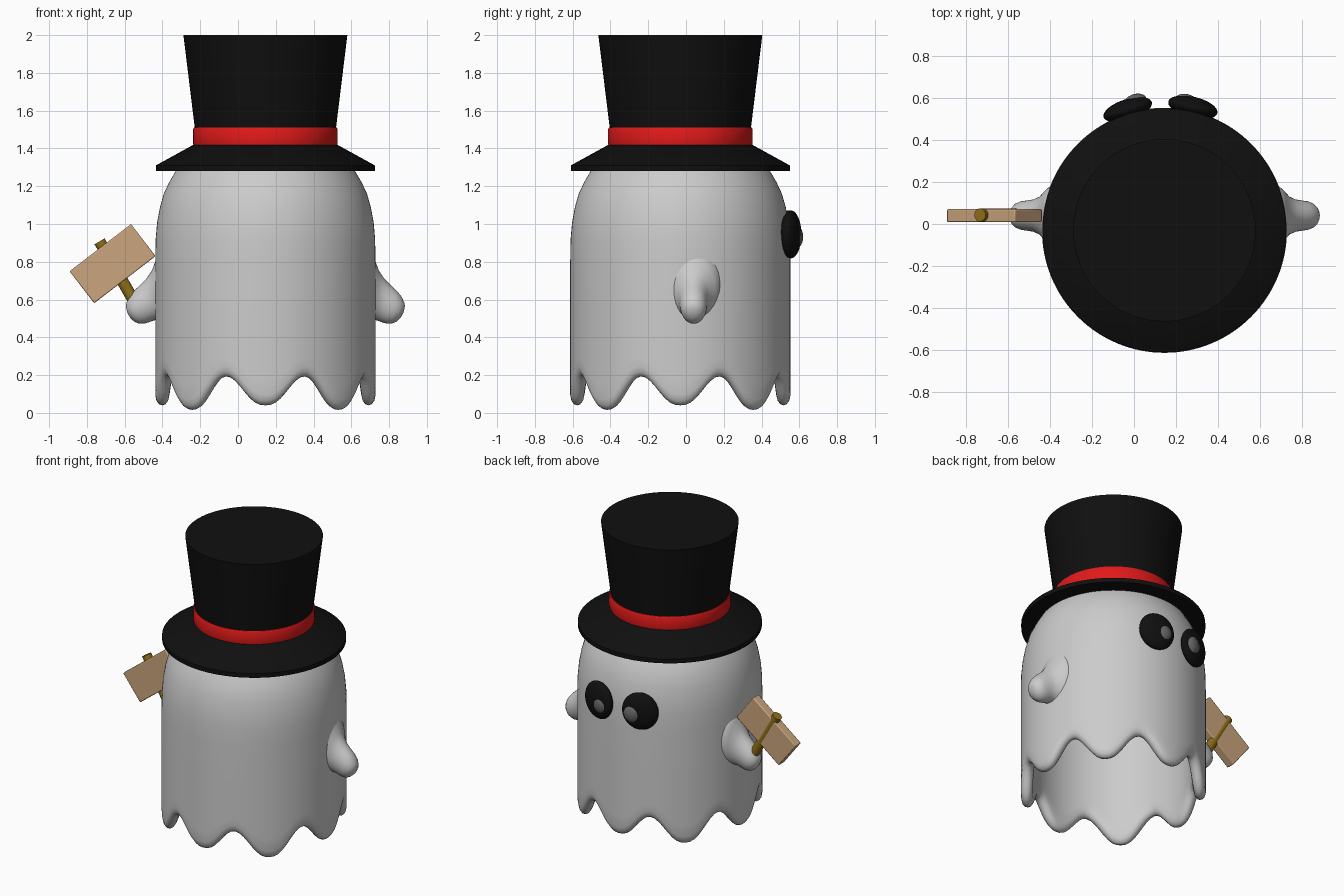
import bpy, bmesh
from math import sin, cos, pi, radians, atan2, sqrt
from mathutils import Vector

if "Cube" in bpy.data.objects:
    bpy.data.objects.remove(bpy.data.objects["Cube"])

CX, CY = 0.145, -0.03   # vertical axis of the ghost
R = 0.583


def material(name, rgb):
    m = bpy.data.materials.new(name)
    m.diffuse_color = (*rgb, 1)
    m.use_nodes = True
    m.node_tree.nodes["Principled BSDF"].inputs["Base Color"].default_value = m.diffuse_color
    return m


BLACK = material("black", (0.005, 0.005, 0.005))
RED = material("red", (0.75, 0.01, 0.01))
WOOD = material("wood", (0.60, 0.38, 0.21))
STICK = material("dark_wood", (0.28, 0.16, 0.01))
PUPIL = material("pupil_grey", (0.13, 0.13, 0.13))


def finish(ob, name, mat=None, angle=40):
    ob.name = name
    if mat:
        ob.data.materials.append(mat)
    bpy.ops.object.select_all(action='DESELECT')
    ob.select_set(True)
    bpy.context.view_layer.objects.active = ob
    bpy.ops.object.shade_smooth_by_angle(angle=radians(angle))
    return ob


def loft(name, rings, mat=None, angle=40):
    """Skin a list of equal-length point rings and cap both ends."""
    bm = bmesh.new()
    loops = [[bm.verts.new(p) for p in ring] for ring in rings]
    n = len(loops[0])
    for a, b in zip(loops, loops[1:]):
        for i in range(n):
            j = (i + 1) % n
            bm.faces.new((a[i], a[j], b[j], b[i]))
    bm.faces.new(loops[0])
    bm.faces.new(loops[-1])
    bmesh.ops.recalc_face_normals(bm, faces=bm.faces)
    me = bpy.data.meshes.new(name)
    bm.to_mesh(me)
    bm.free()
    ob = bpy.data.objects.new(name, me)
    bpy.context.collection.objects.link(ob)
    return finish(ob, name, mat, angle)


def lathe(name, profile, mat, n=64):
    return loft(name, [[(CX + r * cos(2 * pi * i / n), CY + r * sin(2 * pi * i / n), z)
                        for i in range(n)] for r, z in profile], mat, 30)


# Sheet body: hollow shell with eight scallops round the hem
def hem(t):
    return 0.028 + 0.012 * cos(4 * t) + 0.165 * ((1 - cos(8 * t)) / 2) ** 1.25


N = 128
# (radius, height, share of the hem wave)
sheet = [(0.02, 1.475, 0), (0.15, 1.465, 0), (0.26, 1.44, 0), (0.36, 1.39, 0),
         (0.43, 1.335, 0), (0.475, 1.28, 0), (0.51, 1.22, 0), (0.538, 1.16, 0),
         (0.558, 1.09, 0), (0.573, 1.01, 0), (0.581, 0.92, 0), (R, 0.8, 0),
         (R, 0.5, 0), (R, 0.3, 0.4), (R, 0.14, 0.8), (R, 0.055, 1),
         (R - .006, 0.025, 1), (R - .02, 0.006, 1), (R - .037, 0, 1),
         (R - .054, 0.006, 1), (R - .068, 0.025, 1), (R - .075, 0.055, 1),
         (R - .075, 0.14, 0.8), (R - .075, 0.3, 0.4), (R - .075, 0.6, 0),
         (R - .075, 0.9, 0), (0.49, 1.06, 0), (0.45, 1.19, 0),
         (0.37, 1.3, 0), (0.22, 1.38, 0), (0.02, 1.4, 0)]
angles = [2 * pi * i / N for i in range(N)]
loft("ghost_body", [[(CX + r * cos(t), CY + r * sin(t), z + w * hem(t)) for t in angles]
                    for r, z, w in sheet], angle=80)

# Drooping arms: top point, bottom point, half depth of each section
arm = [((.60, .92), (.60, .46), .16), ((.70, .87), (.68, .48), .14),
       ((.725, .81), (.71, .492), .115), ((.745, .755), (.735, .49), .09),
       ((.775, .71), (.762, .48), .077), ((.81, .675), (.785, .473), .072),
       ((.842, .645), (.812, .472), .068), ((.866, .615), (.838, .482), .058),
       ((.88, .585), (.86, .502), .04), ((.884, .565), (.876, .53), .02)]
for name, s in (("right_arm", 1), ("left_arm", -1)):
    rings = []
    for top, bot, w in arm:
        a, b = Vector(top), Vector(bot)
        mid, half = (a + b) / 2, (a - b) / 2
        rings.append([(CX + s * (mid.x + half.x * sin(k) - CX), 0.04 + w * cos(k),
                       mid.y + half.y * sin(k))
                      for k in (2 * pi * i / 32 for i in range(32))])
    loft(name, rings, angle=80)

# Top hat
lathe("hat_brim", [(0.44, 1.28), (0.58, 1.28), (0.58, 1.31), (0.38, 1.42), (0.3, 1.43)], BLACK)
lathe("hat_band", [(0.35, 1.415), (0.38, 1.415), (0.383, 1.425), (0.383, 1.5),
                   (0.378, 1.51), (0.35, 1.51)], RED)
lathe("hat_crown", [(0.362, 1.42), (0.374, 1.51), (0.434, 2.0)], BLACK)


# Eyes sit on the back (+y) side, turned to follow the body
def ellipsoid(name, loc, scale, turn, mat):
    bpy.ops.mesh.primitive_uv_sphere_add(segments=40, ring_count=20, radius=1, location=loc,
                                         rotation=(0, 0, turn))
    ob = bpy.context.object
    ob.scale = scale
    finish(ob, name, mat, 80)


for side, x, px in (("left", -0.03, 0.005), ("right", 0.28, 0.25)):
    dx = x - CX
    y = CY + sqrt(R * R - dx * dx)
    turn = atan2(-dx, y - CY)
    ellipsoid(side + "_eye", (x, y + 0.018, 0.945), (0.12, 0.05, 0.127), turn, BLACK)
    ellipsoid(side + "_pupil", (px, 0.583, 0.932), (0.056, 0.035, 0.06), turn, PUPIL)

# Sign board
bpy.ops.mesh.primitive_cube_add(size=1, location=(-0.664, 0.04, 0.79),
                                rotation=(0, radians(-37.5), 0))
board = bpy.context.object
board.scale = (0.41, 0.062, 0.214)
bpy.ops.object.transform_apply(location=False, rotation=False, scale=True)
bev = board.modifiers.new("bevel", 'BEVEL')
bev.width, bev.segments = 0.006, 2
finish(board, "sign_board", WOOD, 30)

# Stick through the board into the hand
a, b = Vector((-0.535, 0.043, 0.565)), Vector((-0.733, 0.043, 0.908))
bpy.ops.mesh.primitive_cylinder_add(vertices=24, radius=0.031, depth=(b - a).length,
                                    location=(a + b) / 2)
stick = bpy.context.object
stick.rotation_euler = (b - a).to_track_quat('Z', 'Y').to_euler()
finish(stick, "sign_stick", STICK, 30)
